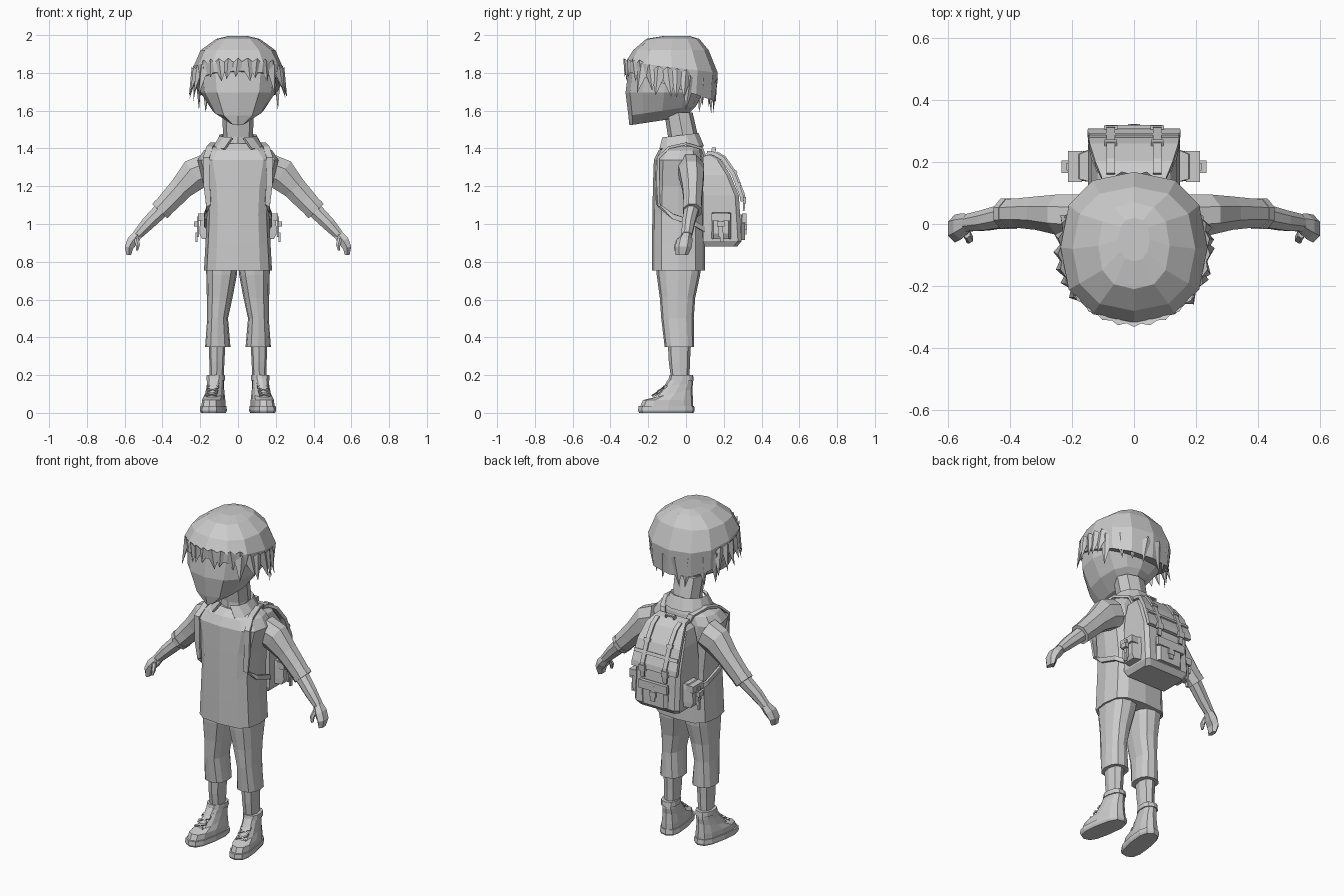
import bpy, bmesh, math, random
from mathutils import Vector, Matrix

if "Cube" in bpy.data.objects:
    bpy.data.objects.remove(bpy.data.objects["Cube"])

random.seed(4)
V = Vector
grey = bpy.data.materials.new("plain_grey")
grey.diffuse_color = (0.6, 0.6, 0.6, 1)
grey.use_nodes = True
grey.node_tree.nodes["Principled BSDF"].inputs["Base Color"].default_value = grey.diffuse_color


def finish(name, bm, mirror=False, solid=0.0):
    bmesh.ops.recalc_face_normals(bm, faces=bm.faces[:])
    me = bpy.data.meshes.new(name)
    bm.to_mesh(me)
    bm.free()
    me.materials.append(grey)
    ob = bpy.data.objects.new(name, me)
    bpy.context.collection.objects.link(ob)
    if solid:
        ob.modifiers.new("thickness", 'SOLIDIFY').thickness = solid
    if mirror:
        ob.modifiers.new("mirror", 'MIRROR')
    return ob


def ring(cx, cy, cz, rx, ry, slope=0, n=2.4, segs=12, gap=None):
    """Rounded horizontal ring; slope tilts it along y, gap opens it at the front."""
    pts = []
    for i in range(segs):
        a = 2 * math.pi * i / segs
        if gap is not None:
            a = gap + (2 * math.pi - 2 * gap) * i / (segs - 1)
        s, c = math.sin(a), -math.cos(a)
        x = rx * math.copysign(abs(s) ** (2 / n), s)
        y = ry * math.copysign(abs(c) ** (2 / n), c)
        pts.append(V((cx + x, cy + y, cz + slope * y)))
    return pts


def rect(z, hx, y0, y1):
    b = min(0.02, hx * 0.2)
    return [V((x, y, z)) for x, y in ((-hx, y0), (hx, y0), (hx, y1 - b), (hx - b, y1),
                                      (b - hx, y1), (-hx, y1 - b))]


def loft(name, rings, mirror=False, closed=True, solid=0.0, turn=None):
    bm = bmesh.new()
    rows = [[bm.verts.new(turn @ p if turn else p) for p in r] for r in rings]
    k = len(rows[0])
    for a, b in zip(rows, rows[1:]):
        for i in range(k if closed else k - 1):
            j = (i + 1) % k
            bm.faces.new((a[i], a[j], b[j], b[i]))
    if closed:
        bm.faces.new(rows[0][::-1])
        bm.faces.new(rows[-1])
    return finish(name, bm, mirror, solid)


def limb(name, pts, segs=8, mirror=True):
    """Tube through (x, y, z, half height, half depth), bent in the xz plane."""
    rings = []
    for i, (x, y, z, h, d) in enumerate(pts):
        p, q = pts[max(i - 1, 0)], pts[min(i + 1, len(pts) - 1)]
        t = V((q[0] - p[0], 0, q[2] - p[2])).normalized()
        up = V((-t.z, 0, t.x))
        rings.append([V((x, y, z)) + up * h * math.cos(a) + V((0, d * math.sin(a), 0))
                      for a in (2 * math.pi * (j + .5) / segs for j in range(segs))])
    return loft(name, rings, mirror)


def ribbon(name, pts, widths, thick=0.012, mirror=True):
    rings = []
    pts = [V(p) for p in pts]
    for i, p in enumerate(pts):
        t = pts[min(i + 1, len(pts) - 1)] - pts[max(i - 1, 0)]
        w = V(widths[i] if isinstance(widths, list) else widths) / 2
        n = t.cross(w).normalized() * thick / 2
        rings.append([p + w + n, p - w + n, p - w - n, p + w - n])
    return loft(name, rings, mirror)


def box(name, c, size, mirror=False, tilt=0.0):
    bm = bmesh.new()
    m = Matrix.Translation(c) @ Matrix.Rotation(tilt, 4, 'X') @ Matrix.Diagonal((*size, 1))
    bmesh.ops.create_cube(bm, size=1, matrix=m)
    return finish(name, bm, mirror)


# Head and neck
loft("head", [ring(0, -.15, 1.545, .045, .15, .15), ring(0, -.125, 1.60, .135, .18, .15),
              ring(0, -.115, 1.695, .198, .205), ring(0, -.10, 1.82, .215, .205),
              ring(0, -.09, 1.90, .18, .17)])
loft("neck", [ring(0, -.01, 1.39, .085, .09, segs=8), ring(0, -.015, 1.46, .078, .08, segs=8),
              ring(0, -.04, 1.59, .085, .075, segs=8)])

# Hair cap with pointed locks hanging from it
loft("hair_cap", [ring(0, -.08, 1.73, .225, .238, -.34), ring(0, -.075, 1.83, .237, .243, -.12),
                  ring(0, -.08, 1.92, .198, .20), ring(0, -.07, 1.98, .115, .14),
                  ring(0, -.05, 1.995, .05, .07)])


def hair_locks(name, count, spread, z0, drop, flare):
    bm = bmesh.new()
    for i in range(count):
        a = spread[0] + (spread[1] - spread[0]) * i / (count - 1)
        wid = random.uniform(.13, .19)
        back = (1 - math.cos(a)) / 2

        def at(ang, z, f):
            return V((math.sin(ang) * .232 * f, -.08 - math.cos(ang) * .238 * f, z))
        top = z0 - .06 * back
        tip_z = top - drop * random.uniform(.8, 1.15)
        tip = bm.verts.new(at(a + random.uniform(-.1, .1), tip_z, flare))
        q = [bm.verts.new(at(a + s * wid, top + dz, f))
             for s, dz, f in ((-1, 0, 1.0), (0, .03, 1.06), (1, 0, 1.0), (0, 0, .93))]
        for j in range(4):
            bm.faces.new((q[j], q[(j + 1) % 4], tip))
        bm.faces.new(q[::-1])
    finish(name, bm)


hair_locks("fringe_locks", 9, (-.85, .85), 1.85, .085, 1.03)
hair_locks("right_side_locks", 6, (.9, 1.9), 1.83, .13, 1.12)
hair_locks("left_side_locks", 6, (-1.9, -.9), 1.83, .13, 1.12)
hair_locks("back_locks", 8, (2.0, 4.28), 1.80, .14, .97)

# Shirt, collar and sleeves
loft("shirt", [ring(0, -.04, .755, .18, .14, n=3.2), ring(0, -.04, .9, .172, .14, n=3.2),
               ring(0, -.04, 1.05, .165, .138, n=3.2), ring(0, -.04, 1.2, .18, .135, n=3),
               ring(0, -.04, 1.34, .215, .13, n=3), ring(0, -.03, 1.39, .18, .115, n=2.6),
               ring(0, -.015, 1.425, .10, .09)])
loft("collar", [ring(0, -.03, 1.405, .135, .128, .06, gap=.55, n=2.2),
                ring(0, -.03, 1.47, .10, .10, .12, gap=.3, n=2.2)], closed=False, solid=.014)
limb("sleeve", [(.16, .025, 1.29, .09, .075), (.23, .03, 1.262, .092, .07),
                (.30, .035, 1.19, .068, .058), (.355, .035, 1.13, .063, .052),
                (.412, .033, 1.07, .056, .05)])
limb("sleeve_cuff", [(.396, .033, 1.087, .061, .054), (.414, .033, 1.068, .059, .053)])

# Forearm, hand, thumb
limb("forearm", [(.40, .03, 1.08, .044, .042), (.48, .012, 1.0, .038, .036),
                 (.535, .004, .94, .028, .03)])
limb("hand", [(.53, .004, .945, .028, .028), (.558, -.008, .91, .034, .042),
              (.578, -.015, .875, .026, .045), (.578, -.022, .835, .014, .032)], segs=6)
limb("thumb", [(.54, -.03, .925, .014, .016), (.53, -.048, .89, .013, .014),
               (.535, -.055, .86, .007, .008)], segs=6)

# Trousers and lower legs
loft("trouser_leg", [ring(.085, -.04, .79, .084, .118, n=2.8), ring(.087, -.04, .73, .081, .115, n=2.6),
                     ring(.097, -.045, .61, .068, .094), ring(.108, -.045, .50, .055, .086),
                     ring(.107, -.035, .35, .067, .078)], mirror=True)
loft("lower_leg", [ring(.113, -.03, .17, .037, .048, segs=8), ring(.112, -.035, .27, .04, .056, segs=8),
                   ring(.11, -.035, .38, .044, .062, segs=8)], mirror=True)

# Shoes, toes turned a little outward
out = Matrix.Translation((.117, -.02, 0)) @ Matrix.Rotation(math.radians(9), 4, 'Z') @ Matrix.Translation((0, .02, 0))
loft("shoe_sole", [ring(0, -.105, 0, .058, .146, n=2.8), ring(0, -.105, .012, .064, .152, n=2.8),
                   ring(0, -.105, .036, .062, .149, n=2.8)], mirror=True, turn=out)
loft("shoe_upper", [ring(0, -.103, .034, .057, .142, n=2.6), ring(0, -.096, .068, .056, .134, n=2.6),
                    ring(0, -.066, .105, .049, .10, .22), ring(0, -.04, .15, .044, .078, .1),
                    ring(0, -.025, .195, .043, .058)], mirror=True, turn=out)
loft("shoe_collar", [ring(0, -.026, .172, .049, .068), ring(0, -.025, .2, .048, .063)],
     mirror=True, turn=out)
for i in range(3):
    y, z = -.175 + .032 * i, .092 + .024 * i
    for s in (-1, 1):
        ends = [out @ V((-.03 * s, y, z)), out @ V((.03 * s, y + .025, z + .017))]
        ribbon(f"shoe_lace_{i}_{'a' if s < 0 else 'b'}", ends, (0, .007, .006), .01)

# Backpack body and flap
loft("backpack_body", [rect(.88, .13, .10, .27), rect(.91, .148, .09, .295), rect(1.15, .148, .09, .28),
                       rect(1.26, .138, .09, .235), rect(1.34, .118, .09, .185), rect(1.365, .09, .09, .14)])
flap = [(.11, 1.378), (.15, 1.372), (.195, 1.345), (.25, 1.265), (.294, 1.15), (.298, 1.12)]
ribbon("backpack_flap", [(0, y, z) for y, z in flap],
       [(w, 0, 0) for w in (.2, .21, .25, .285, .30, .295)], .02, mirror=False)

# Flap straps with buckles, handle loop
ribbon("flap_strap", [(.075, y + .012, z + .008) for y, z in flap[1:]] + [(.075, .305, 1.07)],
       (.026, 0, 0), .01)
box("flap_buckle", (.075, .309, 1.125), (.042, .016, .035), True)
box("flap_keeper", (.075, .262, 1.275), (.04, .014, .018), True, math.radians(25))
ribbon("flap_cross_strap", [(-.145, .285, 1.21), (.145, .285, 1.21)], (0, .007, -.018), .01, False)
ribbon("handle_loop", [(-.03, .14, 1.36), (-.025, .148, 1.40), (.025, .148, 1.40), (.03, .14, 1.36)],
       (0, .022, 0), .01, False)

# Rear pocket
loft("rear_pocket", [rect(.915, .085, .27, .312), rect(1.03, .088, .27, .312), rect(1.05, .08, .27, .305)])
box("rear_pocket_flap", (0, .308, 1.03), (.185, .022, .05))
box("rear_pocket_strap", (0, .315, .99), (.024, .01, .09))
box("rear_pocket_buckle", (0, .315, .985), (.04, .014, .03))

# Side pockets, angled toward the outside
loft("side_pocket", [[V((x, y, z)) for x, y in ((.14, .135), (ox, .145), (ox, .225), (.14, .24))]
                     for z, ox in ((.92, .19), (.95, .205), (1.03, .2), (1.06, .175))], mirror=True)
box("side_pocket_flap", (.19, .185, 1.035), (.045, .1, .04), True)
box("side_pocket_strap", (.212, .185, .985), (.012, .024, .11), True)
box("side_pocket_buckle", (.222, .185, 1.0), (.022, .04, .028), True)
box("side_pocket_tail", (.22, .19, .93), (.01, .018, .05), True)

# Shoulder straps, over the shoulder and back under the arm
X, Z = (.034, 0, 0), (0, 0, -.028)
ribbon("shoulder_strap", [(.07, .11, 1.33), (.095, .085, 1.40), (.13, .0, 1.425), (.15, -.09, 1.405),
                          (.168, -.148, 1.35), (.165, -.148, 1.2), (.155, -.147, 1.1),
                          (.174, -.07, 1.04), (.174, .05, 1.0), (.13, .115, .96)],
       [X] * 6 + [(.024, .01, -.015)] + [Z] * 3, .014)
